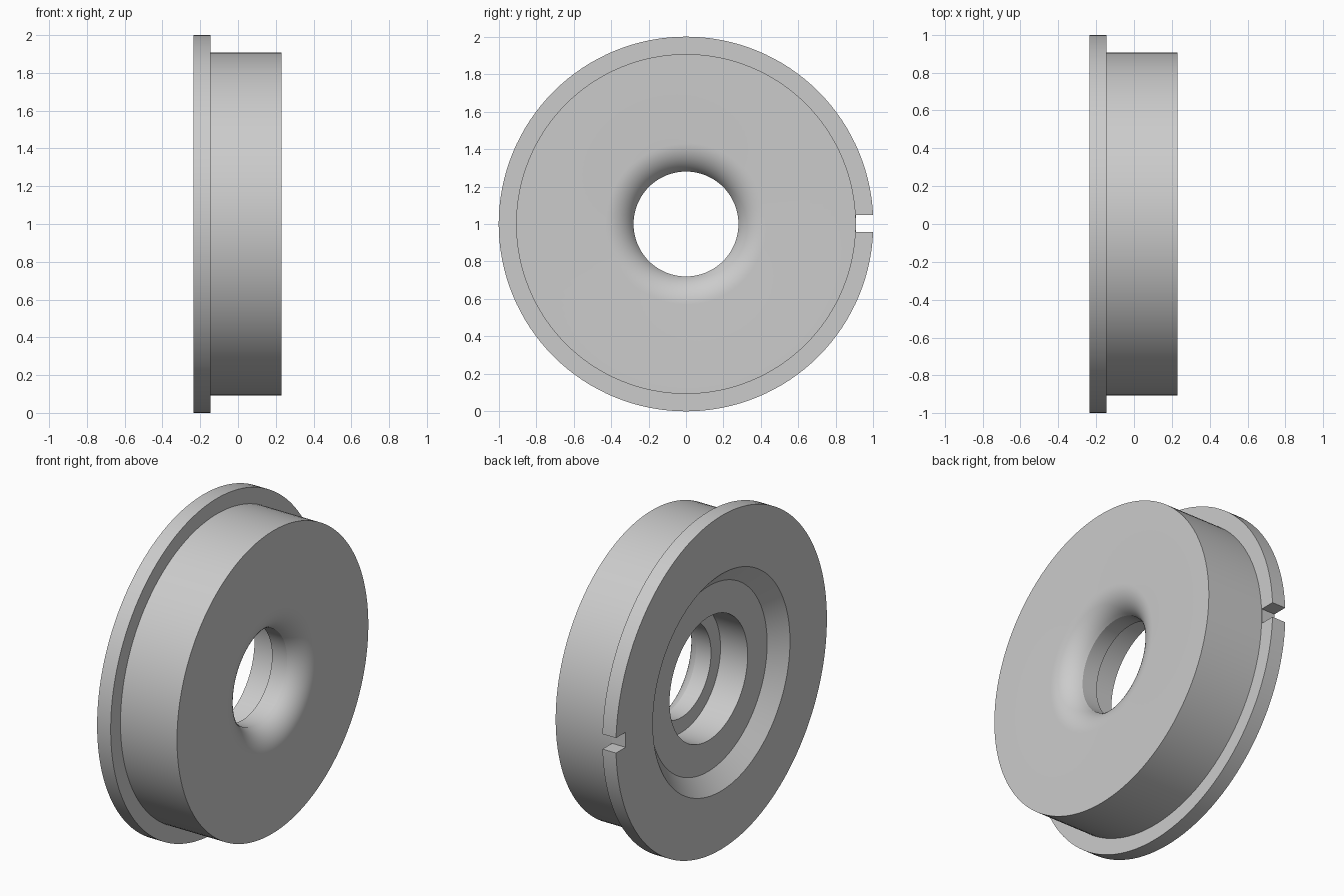
import bpy, bmesh, math
from mathutils import Matrix, Vector

if "Cube" in bpy.data.objects:
    bpy.data.objects.remove(bpy.data.objects["Cube"])

SEGMENTS = 128

# Plain grey metal
grey = bpy.data.materials.new("grey_metal")
grey.diffuse_color = (0.6, 0.6, 0.6, 1)
grey.use_nodes = True
grey.node_tree.nodes["Principled BSDF"].inputs["Base Color"].default_value = grey.diffuse_color

# Closed cross-section as (x, radius): flange, drum, flared mouth, stepped bore, rear recess
profile = [(-0.235, 0.65), (-0.235, 1.0), (-0.145, 1.0), (-0.145, 0.907), (0.23, 0.907)]
flare_r, flare_angle, steps = 0.1625, math.radians(67.4), 10
for i in range(steps + 1):
    a = flare_angle * i / steps
    profile.append((0.23 - flare_r * (1 - math.cos(a)), 0.43 - flare_r * math.sin(a)))
profile += [(0.03, 0.28), (0.03, 0.37), (-0.15, 0.37), (-0.15, 0.555)]

# Flanged hub: profile revolved about the x axis
bm = bmesh.new()
rings = []
for s in range(SEGMENTS):
    a = 2 * math.pi * s / SEGMENTS
    rings.append([bm.verts.new((x, r * math.cos(a), 1 + r * math.sin(a))) for x, r in profile])
n = len(profile)
for s in range(SEGMENTS):
    a, b = rings[s], rings[(s + 1) % SEGMENTS]
    for i in range(n):
        j = (i + 1) % n
        bm.faces.new((a[i], a[j], b[j], b[i]))
bmesh.ops.recalc_face_normals(bm, faces=bm.faces)
mesh = bpy.data.meshes.new("flanged_hub")
bm.to_mesh(mesh)
bm.free()
mesh.materials.append(grey)
hub = bpy.data.objects.new("flanged_hub", mesh)
bpy.context.collection.objects.link(hub)

# Key slot cut through the flange rim
bm = bmesh.new()
bmesh.ops.create_cube(bm, size=1, matrix=Matrix.Translation(Vector((-0.2, 1.008, 1.003)))
                      @ Matrix.Diagonal((0.2, 0.2, 0.09, 1)))
slot_mesh = bpy.data.meshes.new("slot_cutter")
bm.to_mesh(slot_mesh)
bm.free()
slot_mesh.materials.append(grey)
slot = bpy.data.objects.new("slot_cutter", slot_mesh)
bpy.context.collection.objects.link(slot)
cut = hub.modifiers.new("key_slot", 'BOOLEAN')
cut.operation = 'DIFFERENCE'
cut.solver = 'EXACT'
cut.object = slot

# Apply the cut, remove the cutter, smooth the round faces
bpy.context.view_layer.objects.active = hub
hub.select_set(True)
bpy.ops.object.modifier_apply(modifier=cut.name)
bpy.data.objects.remove(slot)
bpy.ops.object.shade_smooth_by_angle(angle=math.radians(20))
